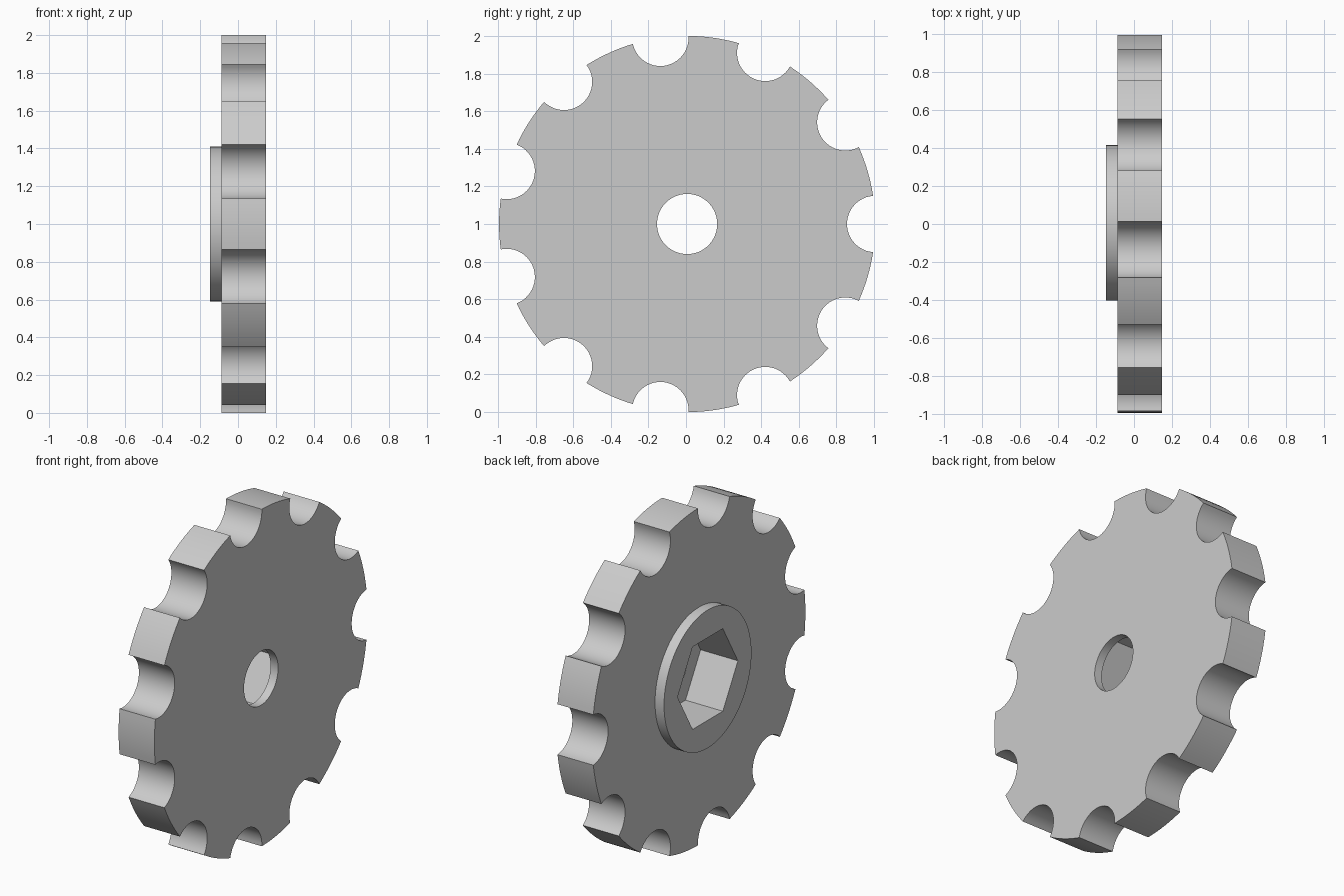
import bpy
import bmesh
from math import sin, cos, pi, acos, asin, radians

old = bpy.data.objects.get("Cube")
if old:
    bpy.data.objects.remove(old, do_unlink=True)

NOTCHES = 11
NOTCH_R = 0.15
Y_OFF, Z_OFF = 0.006, 1.0      # axle position
X_BACK, X_BODY, X_FRONT = -0.147, -0.088, 0.147

grey = bpy.data.materials.new("light grey")
grey.use_nodes = True
colour = (0.6, 0.6, 0.6, 1)
grey.diffuse_color = colour
grey.node_tree.nodes["Principled BSDF"].inputs["Base Color"].default_value = colour


def prism(name, profile, x0, x1):
    """Extrude a closed (y, z) profile along x."""
    bm = bmesh.new()
    base = bm.faces.new([bm.verts.new((x0, y + Y_OFF, z + Z_OFF)) for y, z in profile])
    top = bmesh.ops.extrude_face_region(bm, geom=[base])["geom"]
    moved = [g for g in top if isinstance(g, bmesh.types.BMVert)]
    bmesh.ops.translate(bm, verts=moved, vec=(x1 - x0, 0, 0))
    bmesh.ops.recalc_face_normals(bm, faces=bm.faces)
    mesh = bpy.data.meshes.new(name)
    bm.to_mesh(mesh)
    bm.free()
    mesh.materials.append(grey)
    obj = bpy.data.objects.new(name, mesh)
    bpy.context.collection.objects.link(obj)
    return obj


def circle(radius, sides):
    return [(radius * cos(2 * pi * i / sides), radius * sin(2 * pi * i / sides))
            for i in range(sides)]


def notched_profile():
    """Unit circle with round bites centred on its rim."""
    pts = []
    step = 2 * pi / NOTCHES
    half = 2 * asin(NOTCH_R / 2)
    sweep = acos(NOTCH_R / 2)
    for k in range(NOTCHES):
        a = k * step
        for i in range(25):
            p = sweep * (i / 12 - 1)
            u, t = 1 - NOTCH_R * cos(p), NOTCH_R * sin(p)
            pts.append((u * cos(a) - t * sin(a), u * sin(a) + t * cos(a)))
        for i in range(1, 8):
            b = a + half + (step - 2 * half) * i / 8
            pts.append((cos(b), sin(b)))
    return pts


def combine(target, other, operation):
    mod = target.modifiers.new(operation.lower(), 'BOOLEAN')
    mod.operation = operation
    mod.solver = 'EXACT'
    mod.object = other
    bpy.ops.object.select_all(action='DESELECT')
    target.select_set(True)
    bpy.context.view_layer.objects.active = target
    bpy.ops.object.modifier_apply(modifier=mod.name)
    bpy.data.objects.remove(other, do_unlink=True)


# Notched disc with raised hub on its left-hand face
wheel = prism("notched_wheel", notched_profile(), X_BODY, X_FRONT)
combine(wheel, prism("hub", circle(0.41, 96), X_BACK, 0), 'UNION')

# Hexagonal pocket through the hub, and round axle hole
combine(wheel, prism("hex_pocket", circle(0.283, 6), -0.3, 0.098), 'DIFFERENCE')
combine(wheel, prism("axle_hole", circle(0.16, 64), 0, 0.3), 'DIFFERENCE')

wheel.select_set(True)
bpy.context.view_layer.objects.active = wheel
bpy.ops.object.shade_smooth_by_angle(angle=radians(30))
